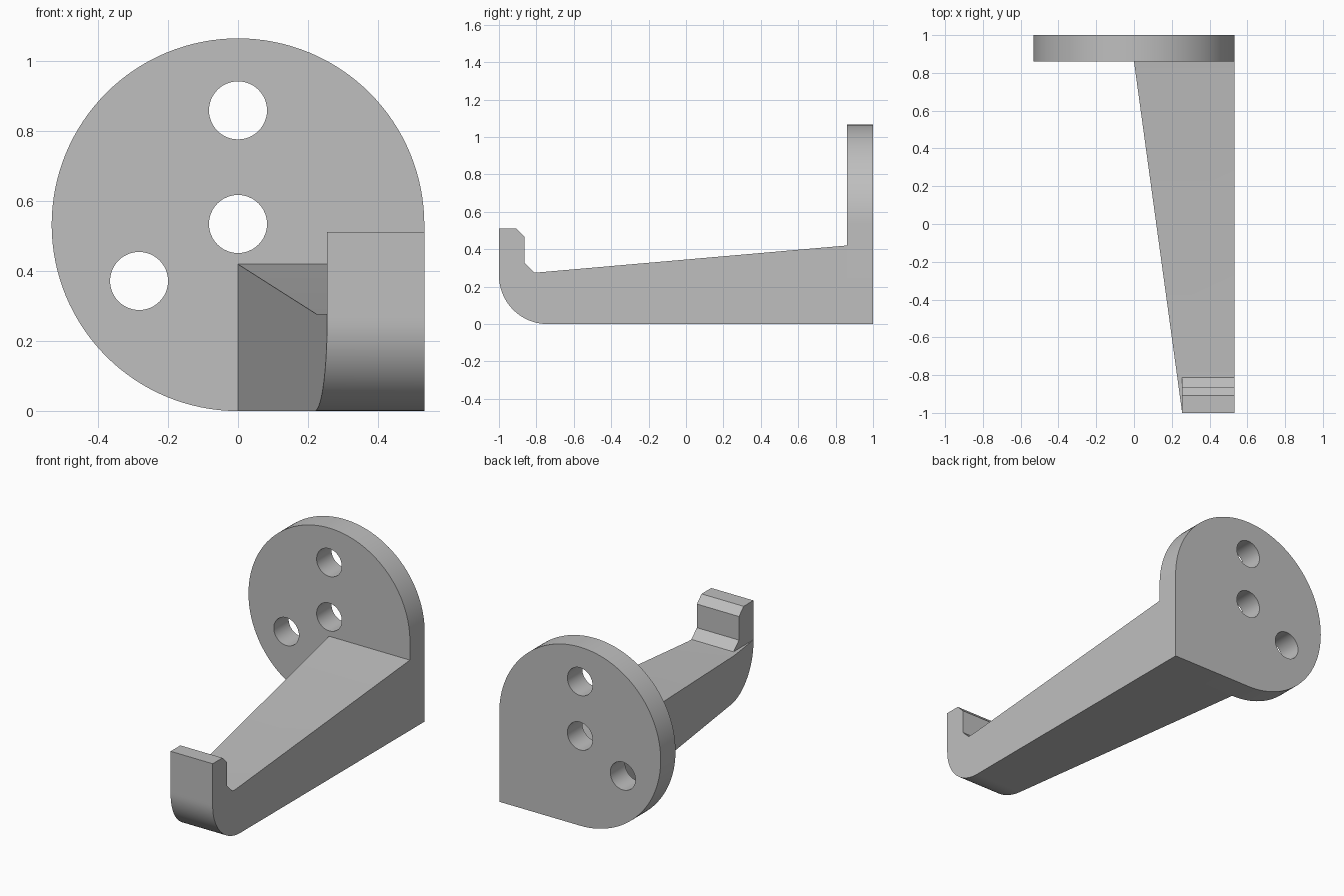
import bpy
import bmesh
from math import sin, cos, pi, radians
from mathutils import Matrix

cube = bpy.data.objects.get("Cube")
if cube:
    bpy.data.objects.remove(cube, do_unlink=True)

R = 0.533          # plate radius, also the flush side of the arm
PLATE_Y = 0.86     # front face of the plate
LIP_X = 0.255      # inner side of the lip
BEND = 0.26        # radius under the tip

grey = bpy.data.materials.new("plain grey")
grey.use_nodes = True
colour = (0.52, 0.52, 0.52, 1)
grey.diffuse_color = colour
grey.node_tree.nodes["Principled BSDF"].inputs["Base Color"].default_value = colour


def arc(cx, cz, r, start, end, steps):
    angles = [radians(start + (end - start) * i / steps) for i in range(steps + 1)]
    return [(cx + r * cos(a), cz + r * sin(a)) for a in angles]


def add_prism(name, side_a, side_b):
    """Solid between two matching outlines."""
    bm = bmesh.new()
    a = [bm.verts.new(p) for p in side_a]
    b = [bm.verts.new(p) for p in side_b]
    bm.faces.new(a)
    bm.faces.new(b[::-1])
    for i in range(len(a)):
        j = (i + 1) % len(a)
        bm.faces.new((a[i], b[i], b[j], a[j]))
    bmesh.ops.recalc_face_normals(bm, faces=bm.faces)
    mesh = bpy.data.meshes.new(name)
    bm.to_mesh(mesh)
    bm.free()
    obj = bpy.data.objects.new(name, mesh)
    mesh.materials.append(grey)
    bpy.context.collection.objects.link(obj)
    return obj


def combine(target, tool, operation):
    mod = target.modifiers.new(operation.lower(), "BOOLEAN")
    mod.operation = operation
    mod.solver = "EXACT"
    mod.object = tool
    bpy.context.view_layer.objects.active = target
    bpy.ops.object.modifier_apply(modifier=mod.name)
    bpy.data.objects.remove(tool, do_unlink=True)


def slant(y):
    """Left side of the tapering arm."""
    return LIP_X * (PLATE_Y - y) / (PLATE_Y + 1)


def smooth(obj):
    bpy.ops.object.select_all(action="DESELECT")
    obj.select_set(True)
    bpy.context.view_layer.objects.active = obj
    bpy.ops.object.shade_smooth_by_angle(angle=radians(25))


# Wall plate: three quarters of a disc with one square corner
outline = arc(0, R, R, 0, 270, 96) + [(R, 0)]
plate = add_prism("wall_plate", [(x, PLATE_Y, z) for x, z in outline],
                  [(x, 1, z) for x, z in outline])

# Screw holes
for x, z in [(0, 0.86), (0, 0.535), (-0.283, 0.372)]:
    ring = arc(x, z, 0.083, 0, 352.5, 47)
    cutter = add_prism("hole_cutter", [(u, 0.7, v) for u, v in ring],
                       [(u, 1.2, v) for u, v in ring])
    cutter.hide_render = True
    combine(plate, cutter, "DIFFERENCE")
smooth(plate)

# Tapered arm with a rounded underside at the tip
profile = [(PLATE_Y, 0.42), (PLATE_Y, 0)]
profile += arc(BEND - 1, BEND, BEND, 270, 180, 24)
profile += [(-1, 0.277), (-0.78, 0.277)]
arm = add_prism("tapered_arm", [(slant(y), y, z) for y, z in profile],
                [(R, y, z) for y, z in profile])

# Upright lip with chamfered inner edges
lip_profile = [(-1, 0.277), (-1, 0.512), (-0.908, 0.512), (-0.864, 0.468),
               (-0.864, 0.327), (-0.812, 0.277)]
lip = add_prism("lip", [(LIP_X, y, z) for y, z in lip_profile],
                [(R, y, z) for y, z in lip_profile])
combine(arm, lip, "UNION")
smooth(arm)
